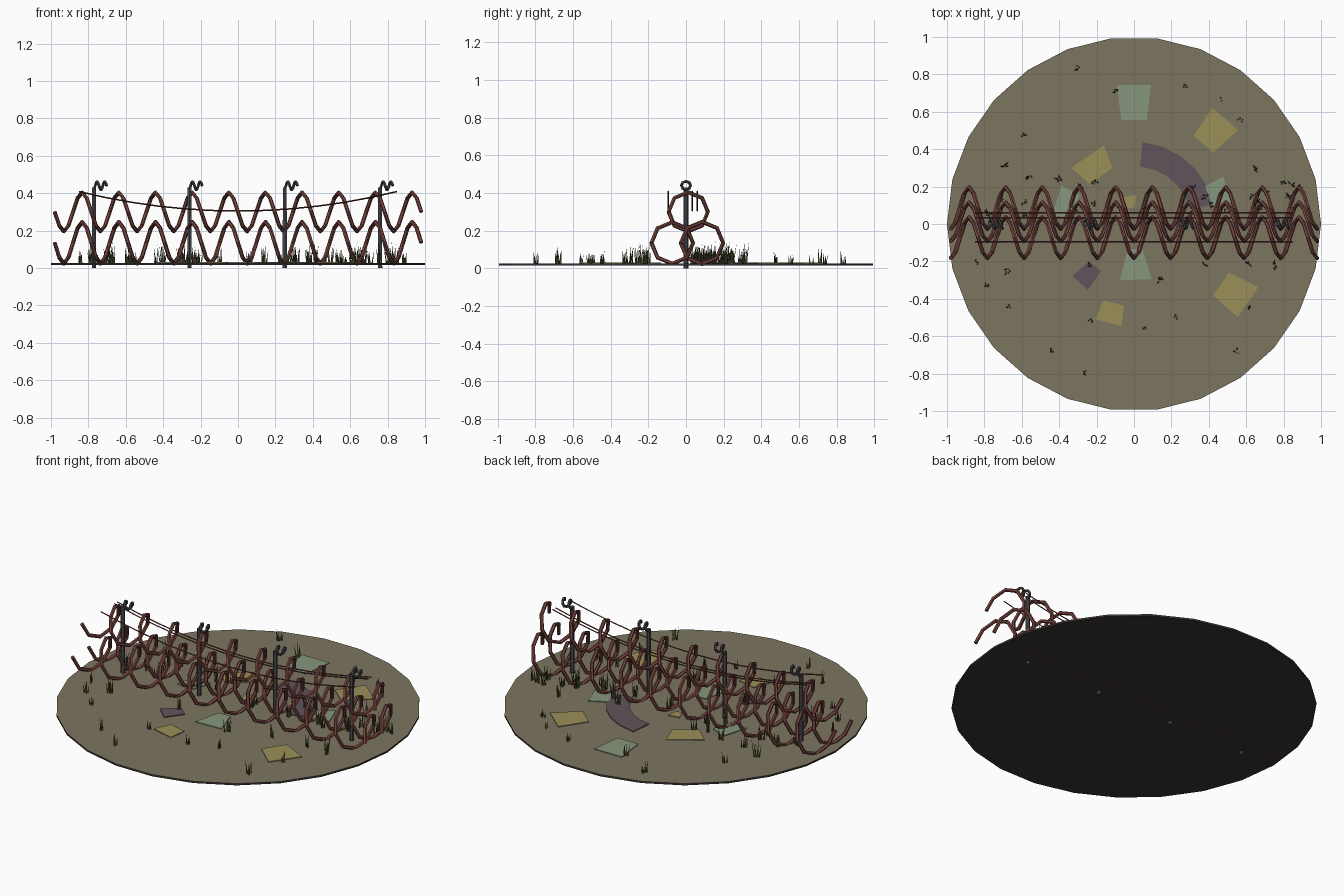
import bpy, bmesh, math, random
from math import sin, cos, tau, radians
from mathutils import Vector, Matrix

cube = bpy.data.objects.get("Cube")
if cube:
    bpy.data.objects.remove(cube, do_unlink=True)
random.seed(7)


def material(name, r, g, b):
    colour = [(c / 255 / 12.92 if c < 11 else ((c / 255 + 0.055) / 1.055) ** 2.4) for c in (r, g, b)] + [1]
    m = bpy.data.materials.new(name)
    m.use_nodes = True
    m.diffuse_color = colour
    m.node_tree.nodes["Principled BSDF"].inputs["Base Color"].default_value = colour
    return m


GROUND = material("dry_mud", 124, 117, 96)
BASE = material("dark_soil", 58, 52, 51)
GREEN = material("pale_green_patch", 134, 150, 125)
YELLOW = material("straw_patch", 154, 143, 88)
PURPLE = material("purple_patch", 96, 85, 91)
RUST = material("rusty_wire", 122, 70, 64)
STRAND = material("dark_rust_strand", 95, 52, 50)
STEEL = material("dark_steel", 76, 76, 81)
GRASS = material("dark_grass", 68, 76, 44)
DRY = material("dry_grass", 104, 96, 60)


def finish(bm, name, *mats):
    mesh = bpy.data.meshes.new(name)
    bmesh.ops.recalc_face_normals(bm, faces=bm.faces)
    bm.to_mesh(mesh)
    bm.free()
    for m in mats:
        mesh.materials.append(m)
    obj = bpy.data.objects.new(name, mesh)
    bpy.context.collection.objects.link(obj)
    return obj


def tube(name, points, radius, mat, resolution=1):
    """Flat-sided wire along a polyline, stored as a mesh."""
    curve = bpy.data.curves.new(name + "_path", "CURVE")
    curve.dimensions = "3D"
    curve.bevel_depth = radius
    curve.bevel_resolution = resolution
    curve.use_fill_caps = True
    spline = curve.splines.new("POLY")
    spline.points.add(len(points) - 1)
    for p, co in zip(spline.points, points):
        p.co = (*co, 1)
    spline.use_smooth = False
    path = bpy.data.objects.new(name + "_path", curve)
    mesh = bpy.data.meshes.new_from_object(path)
    bpy.data.objects.remove(path)
    mesh.name = name
    mesh.materials.clear()
    mesh.materials.append(mat)
    for f in mesh.polygons:
        f.material_index = 0
        f.use_smooth = False
    obj = bpy.data.objects.new(name, mesh)
    bpy.context.collection.objects.link(obj)
    return obj


def prism(name, outline, bottom, top, *mats):
    """Extrude an outline upward; the top face takes the last material."""
    bm = bmesh.new()
    face = bm.faces.new([bm.verts.new((x, y, bottom)) for x, y in outline])
    ext = bmesh.ops.extrude_face_region(bm, geom=[face])["geom"]
    bmesh.ops.translate(bm, verts=[v for v in ext if isinstance(v, bmesh.types.BMVert)],
                        vec=(0, 0, top - bottom))
    for f in bm.faces:
        if f.calc_center_median().z > top - 0.0005:
            f.material_index = len(mats) - 1
    return finish(bm, name, *mats)


# Ground disc
SIDES, TOP = 26, 0.027
prism("ground_disc", [(cos(tau * i / SIDES), sin(tau * i / SIDES)) for i in range(SIDES)],
      0.016, TOP, BASE, GROUND)


# Coloured ground patches, each a piece of a ring about the middle
def patch(name, inner, outer, start, end, mat):
    n = max(1, round((end - start) / 14))
    if end - start < 35:
        n = 1
    angles = [radians(start + (end - start) * i / n) for i in range(n + 1)]
    outline = [(outer * cos(a), outer * sin(a)) for a in angles]
    outline += [(inner * cos(a), inner * sin(a)) for a in reversed(angles)]
    prism(name, outline, TOP - 0.002, TOP + 0.005, mat)


patch("green_patch_back", 0.56, 0.75, 83, 97, GREEN)
patch("green_patch_front", 0.14, 0.31, -104, -72, GREEN)
patch("green_patch_right", 0.33, 0.44, 152, 174, GREEN)
patch("green_patch_left", 0.43, 0.54, 13, 28, GREEN)
patch("straw_patch_back_left", 0.57, 0.75, 42, 56, YELLOW)
patch("straw_patch_back_right", 0.32, 0.45, 111, 138, YELLOW)
patch("straw_patch_middle", 0.09, 0.155, 86, 112, YELLOW)
patch("straw_patch_front_right", 0.44, 0.55, -112, -97, YELLOW)
patch("straw_patch_front_left", 0.57, 0.745, -42, -27, YELLOW)
patch("purple_patch_arc", 0.31, 0.44, 14, 84, PURPLE)
patch("purple_patch_small", 0.31, 0.43, -140, -125, PURPLE)


# Three long wire coils, two below and one resting on top
def coil(name, y, z, radius, turns=10, steps=8, half=0.98):
    n = turns * steps
    points = []
    for i in range(n + 1):
        a = tau * i / steps
        points.append((-half + 2 * half * i / n, y - radius * cos(a), z - radius * sin(a)))
    tube(name, points, 0.011, RUST)


coil("front_coil", -0.073, 0.135, 0.11)
coil("back_coil", 0.085, 0.135, 0.112)
coil("top_coil", 0.012, 0.3, 0.104)

# Sagging strands
for name, y in (("front_strand", -0.095), ("middle_strand", 0.033), ("back_strand", 0.06)):
    xs = [0.85 * (i / 6 - 1) for i in range(13)]
    tube(name, [(x, y, 0.305 + 0.104 * (x / 0.85) ** 2) for x in xs], 0.004, STRAND, 0)

# Steel posts with a corkscrew eye at the head
for i in range(4):
    x = -0.77 + 0.51 * i
    bm = bmesh.new()
    bmesh.ops.create_cone(bm, cap_ends=True, segments=6, radius1=0.013, radius2=0.012, depth=0.43,
                          matrix=Matrix.Translation((x, 0, 0.215)))
    finish(bm, f"post_{i + 1}", STEEL)
    eye = []
    for k in range(15):
        a = tau * k / 8
        eye.append((x + 0.072 * k / 14 - 0.004, 0.024 * sin(a), 0.44 - 0.022 * cos(a)))
    tube(f"post_eye_{i + 1}", eye, 0.008, STEEL)

# Grass tufts: scattered ones, then a thicker belt along the coils
tufts = [(-.3, .83), (-.09, .71), (.27, .74), (.46, .67), (.57, .56), (-.59, .48), (-.69, .31),
         (-.56, .25), (-.4, .24), (-.84, -.2), (-.79, -.33), (-.68, -.25), (-.67, -.44),
         (-.44, -.67), (-.26, -.79), (-.23, -.52), (-.24, -.22), (.14, -.3), (.22, -.5),
         (.06, -.56), (.55, -.68), (.62, -.45), (.61, -.21), (.38, -.22), (.75, -.22),
         (.65, .29), (.8, .22), (.89, .2)]
for centre in (-.78, -.68, -.55, -.28, -.22, .03, .33, .4, .53, .64, .68, .84):
    for k in range(2):
        tufts.append((centre + random.uniform(-.04, .04), random.uniform(.03, .23)))

bm = bmesh.new()
for x, y in tufts:
    near = abs(y) < 0.35
    tall = random.uniform(0.08, 0.135) if near else random.uniform(0.05, 0.1)
    for k in range(7 if near else 5):
        turn = random.uniform(0, tau)
        out = Vector((cos(turn), sin(turn), 0))
        side = Vector((-out.y, out.x, 0)) * 0.005
        root = Vector((x, y, TOP - 0.002)) + out * random.uniform(0, 0.014)
        height = tall * random.uniform(0.5, 1)
        tip = bm.verts.new(root + out * height * random.uniform(0.05, 0.22) + Vector((0, 0, height)))
        feet = [bm.verts.new(root + d) for d in (side, -side, out * 0.006)]
        shade = 1 if random.random() < 0.3 else 0
        for j in range(3):
            bm.faces.new((feet[j], feet[(j + 1) % 3], tip)).material_index = shade
finish(bm, "grass_tufts", GRASS, DRY)
